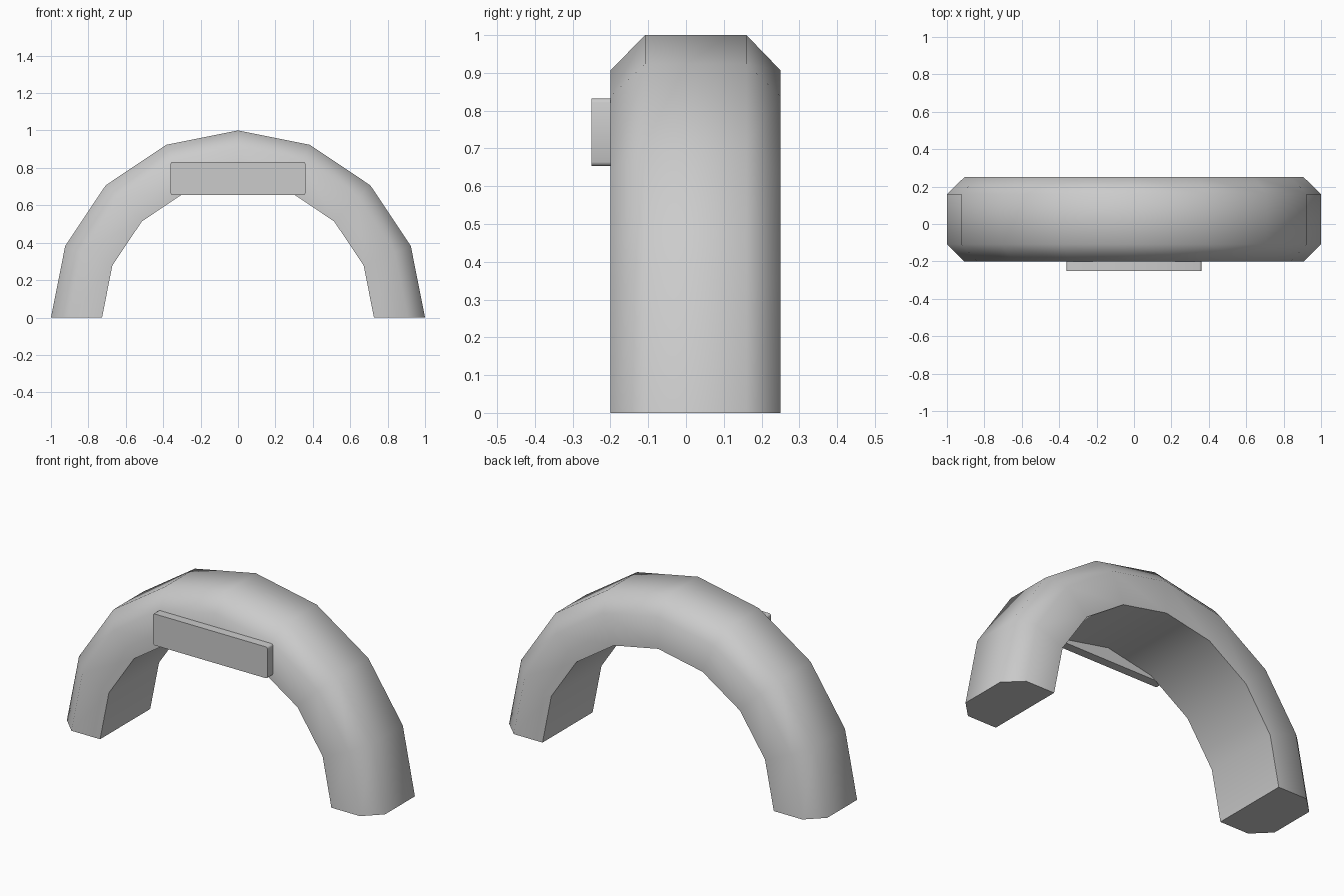
import bpy, bmesh, math

if "Cube" in bpy.data.objects:
    bpy.data.objects.remove(bpy.data.objects["Cube"])

def make_object(name, bm, angle):
    bmesh.ops.recalc_face_normals(bm, faces=bm.faces)
    mesh = bpy.data.meshes.new(name)
    bm.to_mesh(mesh)
    bm.free()
    ob = bpy.data.objects.new(name, mesh)
    bpy.context.collection.objects.link(ob)
    bpy.ops.object.select_all(action='DESELECT')
    ob.select_set(True)
    bpy.context.view_layer.objects.active = ob
    bpy.ops.object.shade_smooth_by_angle(angle=math.radians(angle))
    return ob

# Arch: chamfered section (radius, y) swept through a half circle
SECTION = [(0.727, -0.2), (0.907, -0.2), (1.0, -0.108),
           (1.0, 0.16), (0.907, 0.25), (0.727, 0.25)]
STEPS = 8
bm = bmesh.new()
rings = []
for i in range(STEPS + 1):
    a = math.pi * i / STEPS
    rings.append([bm.verts.new((r * math.cos(a), y, r * math.sin(a)))
                  for r, y in SECTION])
n = len(SECTION)
for r0, r1 in zip(rings, rings[1:]):
    for j in range(n):
        k = (j + 1) % n
        bm.faces.new((r0[j], r0[k], r1[k], r1[j]))
bm.faces.new(rings[0])
bm.faces.new(rings[-1])
make_object("arch", bm, 60)

# Front plate: flat panel with slightly rounded corners
bm = bmesh.new()
bmesh.ops.create_cube(bm, size=1)
for v in bm.verts:
    v.co = (v.co.x * 0.72, v.co.y * 0.05 - 0.225, v.co.z * 0.178 + 0.743)
corners = [e for e in bm.edges
           if abs(e.verts[0].co.y - e.verts[1].co.y) > 0.01]
bmesh.ops.bevel(bm, geom=corners, offset=0.01, segments=2, profile=0.5,
                affect='EDGES')
make_object("front_plate", bm, 50)
